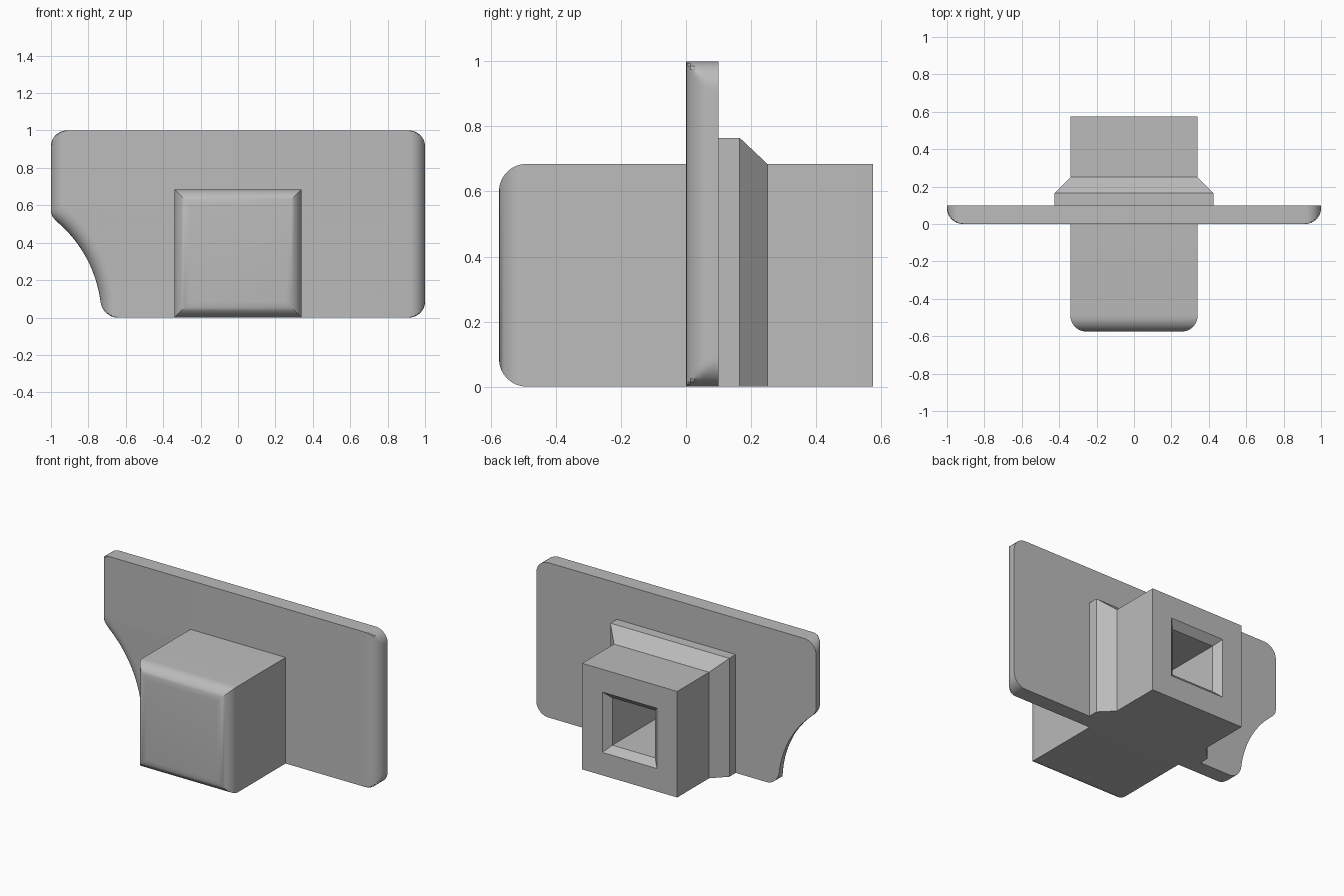
import bpy
import bmesh
import math

if "Cube" in bpy.data.objects:
    bpy.data.objects.remove(bpy.data.objects["Cube"], do_unlink=True)

grey = bpy.data.materials.new("plain_grey")
grey.use_nodes = True
colour = (0.5, 0.5, 0.5, 1.0)
grey.diffuse_color = colour
grey.node_tree.nodes["Principled BSDF"].inputs["Base Color"].default_value = colour

R = 0.085       # rounding radius of the plate and block
STEPS = 8


def finish(name, bm):
    bmesh.ops.recalc_face_normals(bm, faces=bm.faces[:])
    mesh = bpy.data.meshes.new(name)
    bm.to_mesh(mesh)
    bm.free()
    mesh.materials.append(grey)
    obj = bpy.data.objects.new(name, mesh)
    bpy.context.collection.objects.link(obj)
    return obj


def skin(rings):
    """Join closed rings of points and cap both ends."""
    bm = bmesh.new()
    rows = [[bm.verts.new(p) for p in ring] for ring in rings]
    n = len(rows[0])
    for a, b in zip(rows, rows[1:]):
        for i in range(n):
            j = (i + 1) % n
            bm.faces.new((a[i], a[j], b[j], b[i]))
    bm.faces.new(rows[0])
    bm.faces.new(rows[-1])
    return bm


def box_loft(sections):
    """Rectangular sections along y: (y, half width, low z, high z)."""
    return skin([[(-w, y, lo), (w, y, lo), (w, y, hi), (-w, y, hi)]
                 for y, w, lo, hi in sections])


def inset(d):
    """Quarter-round inset at distance d from an edge."""
    return R - math.sqrt(R * R - (R - d) ** 2) if d < R else 0.0


def smooth_max(a, b, k=0.04):
    h = max(k - abs(a - b), 0) / k
    return max(a, b) + h * h * k / 4


def left_edge(y, z):
    f = inset(y)
    notch = -1.4 + math.sqrt(max((0.67 + f) ** 2 - z * z, 0))
    side = smooth_max(-1 + f, notch)
    base = smooth_max(-1, -1.4 + math.sqrt(max(0.67 ** 2 - z * z, 0)))
    return max(side, base + max(inset(z), inset(1 - z)))


def right_edge(y, z):
    return 1 - max(inset(y), inset(z), inset(1 - z))


# Back plate: rounded outline, rounded front side edges and a curved notch
curve = [R * (1 - math.cos(i / STEPS * math.pi / 2)) for i in range(STEPS + 1)]
layers = curve + [0.1]
middle = [R + (1 - 2 * R) * i / 44 for i in range(1, 44)]
heights = curve + middle + [1 - d for d in reversed(curve)]
plate = finish("plate", skin([
    [(left_edge(y, z), y, z) for y in layers]
    + [(right_edge(y, z), y, z) for y in reversed(layers)]
    for z in heights]))

# Long block with a rounded front end
bm = box_loft([(-0.575, 0.34, 0, 0.685), (0.575, 0.34, 0, 0.685)])
front = [e for e in bm.edges if all(v.co.y < 0 for v in e.verts)]
bmesh.ops.bevel(bm, geom=front, offset=R, segments=STEPS, profile=0.5,
                affect='EDGES')
block = finish("block", bm)

# Collar with a sloped rear rim
collar = finish("collar", box_loft([
    (0.06, 0.425, 0, 0.765), (0.165, 0.425, 0, 0.765), (0.25, 0.34, 0, 0.685)]))

# Square socket with a chamfered mouth
cutter = finish("socket_cutter", box_loft([
    (-0.42, 0.153, 0.19, 0.496), (0.533, 0.153, 0.19, 0.496),
    (0.575, 0.195, 0.148, 0.538), (0.62, 0.24, 0.103, 0.583)]))
cutter.hide_render = True

for obj in (plate, block, collar):
    bpy.ops.object.select_all(action='DESELECT')
    bpy.context.view_layer.objects.active = obj
    obj.select_set(True)
    cut = obj.modifiers.new("socket", 'BOOLEAN')
    cut.operation = 'DIFFERENCE'
    cut.solver = 'EXACT'
    cut.object = cutter
    bpy.ops.object.modifier_apply(modifier=cut.name)
    bpy.ops.object.shade_smooth_by_angle(angle=math.radians(30))

bpy.data.objects.remove(cutter, do_unlink=True)
